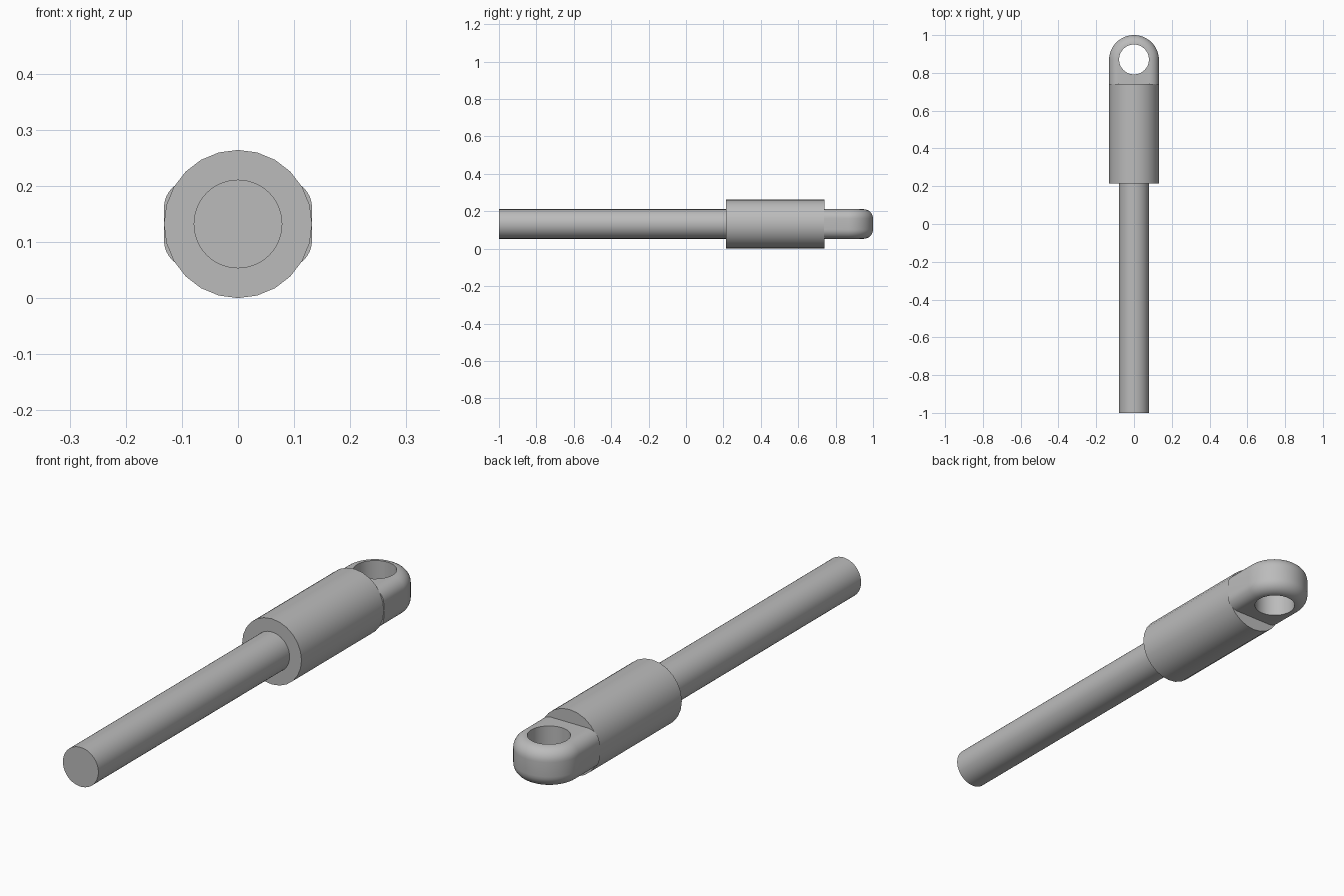
import bpy, bmesh, math
from mathutils import Matrix

cube = bpy.data.objects.get("Cube")
if cube:
    bpy.data.objects.remove(cube, do_unlink=True)

GREY = (0.5, 0.5, 0.5, 1)
R = 0.132          # body radius and half width of the eye
AXIS_Z = R         # height of the long axis
HALF_T = 0.079     # rod radius and half thickness of the eye
FILLET = 0.05
EYE_Y = 1 - R

steel = bpy.data.materials.new("grey steel")
steel.use_nodes = True
steel.diffuse_color = GREY
steel.node_tree.nodes["Principled BSDF"].inputs["Base Color"].default_value = GREY


def make_object(name, bm):
    bmesh.ops.recalc_face_normals(bm, faces=bm.faces[:])
    mesh = bpy.data.meshes.new(name)
    bm.to_mesh(mesh)
    bm.free()
    mesh.materials.append(steel)
    obj = bpy.data.objects.new(name, mesh)
    bpy.context.collection.objects.link(obj)
    return obj


def activate(obj):
    bpy.ops.object.select_all(action="DESELECT")
    obj.select_set(True)
    bpy.context.view_layer.objects.active = obj


def smooth(obj, degrees=35):
    activate(obj)
    bpy.ops.object.shade_smooth_by_angle(angle=math.radians(degrees))


def cylinder(name, radius, length, sides, matrix):
    bm = bmesh.new()
    bmesh.ops.create_cone(bm, cap_ends=True, segments=sides, radius1=radius,
                          radius2=radius, depth=length, matrix=matrix)
    return make_object(name, bm)


def shaft(name, radius, y0, y1, sides):
    place = Matrix.Translation((0, (y0 + y1) / 2, AXIS_Z))
    obj = cylinder(name, radius, y1 - y0, sides,
                   place @ Matrix.Rotation(math.pi / 2, 4, "X"))
    smooth(obj)


# Rod and thicker body
shaft("rod", HALF_T, -1, 0.23, 48)
shaft("body", R, 0.215, 0.74, 24)

# Eye: stacked rounded outlines, pulled in along a quarter circle at both rims
levels = []
steps = 8
for side in (-1, 1):
    for i in range(steps + 1):
        a = math.pi / 2 * (i if side > 0 else steps - i) / steps
        levels.append((R - FILLET * (1 - math.cos(a)),
                       side * (HALF_T - FILLET + FILLET * math.sin(a))))

bm = bmesh.new()
rings = []
arc = 32
for radius, z in levels:
    outline = [(radius, 0.738)]
    outline += [(radius * math.cos(math.pi * i / arc),
                 EYE_Y + radius * math.sin(math.pi * i / arc)) for i in range(arc + 1)]
    outline.append((-radius, 0.738))
    rings.append([bm.verts.new((x, y, AXIS_Z + z)) for x, y in outline])
n = len(rings[0])
for low, high in zip(rings, rings[1:]):
    for i in range(n - 1):
        bm.faces.new((low[i], low[i + 1], high[i + 1], high[i]))
bm.faces.new(rings[0])
bm.faces.new(rings[-1])
bm.faces.new([r[0] for r in rings] + [r[-1] for r in reversed(rings)])
eye = make_object("eye", bm)

# Hole through the eye
cutter = cylinder("hole_cutter", HALF_T, 0.5, 48,
                  Matrix.Translation((0, EYE_Y + 0.003, AXIS_Z)))
cutter.hide_render = True
cut = eye.modifiers.new("hole", "BOOLEAN")
cut.object = cutter
cut.operation = "DIFFERENCE"
cut.solver = "EXACT"
activate(eye)
bpy.ops.object.modifier_apply(modifier=cut.name)
bpy.data.objects.remove(cutter, do_unlink=True)
smooth(eye)
